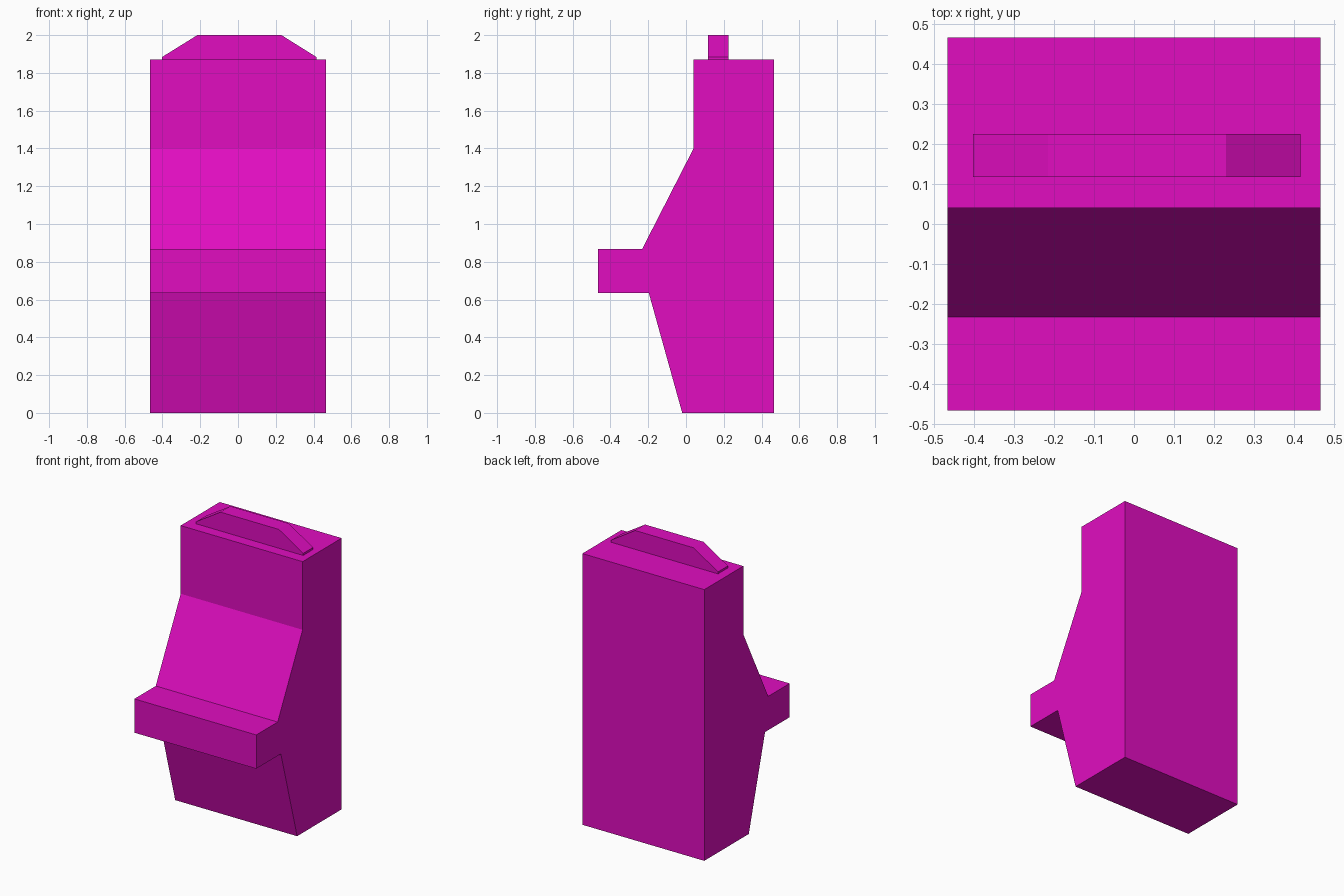
import bpy
import bmesh
from mathutils import Vector

cube = bpy.data.objects.get("Cube")
if cube:
    bpy.data.objects.remove(cube, do_unlink=True)

# Single flat colour
magenta = bpy.data.materials.new("magenta")
magenta.use_nodes = True
colour = (0.75, 0.004, 0.53, 1.0)
magenta.diffuse_color = colour
magenta.node_tree.nodes["Principled BSDF"].inputs["Base Color"].default_value = colour


def extrude_profile(name, points, depth):
    """Extrude a flat closed outline along the given vector."""
    bm = bmesh.new()
    face = bm.faces.new([bm.verts.new(p) for p in points])
    result = bmesh.ops.extrude_face_region(bm, geom=[face], use_keep_orig=True)
    moved = [g for g in result["geom"] if isinstance(g, bmesh.types.BMVert)]
    bmesh.ops.translate(bm, verts=moved, vec=Vector(depth))
    bmesh.ops.recalc_face_normals(bm, faces=bm.faces)
    mesh = bpy.data.meshes.new(name)
    bm.to_mesh(mesh)
    bm.free()
    mesh.materials.append(magenta)
    obj = bpy.data.objects.new(name, mesh)
    bpy.context.collection.objects.link(obj)
    return obj


# Cabinet: side outline (y, z) with sloped screen, control shelf and tapered base
half_width = 0.465
side = [(-0.02, 0), (0.465, 0), (0.465, 1.87), (0.04, 1.87), (0.04, 1.4),
        (-0.232, 0.868), (-0.465, 0.868), (-0.465, 0.635), (-0.197, 0.635)]
extrude_profile("cabinet_body", [(-half_width, y, z) for y, z in side],
                (2 * half_width, 0, 0))

# Top sign: front outline (x, z) with sloped shoulders
sign = [(-0.402, 1.87), (0.415, 1.87), (0.415, 1.884), (0.23, 2.0),
        (-0.215, 2.0), (-0.402, 1.884)]
extrude_profile("top_sign", [(x, 0.117, z) for x, z in sign], (0, 0.108, 0))
